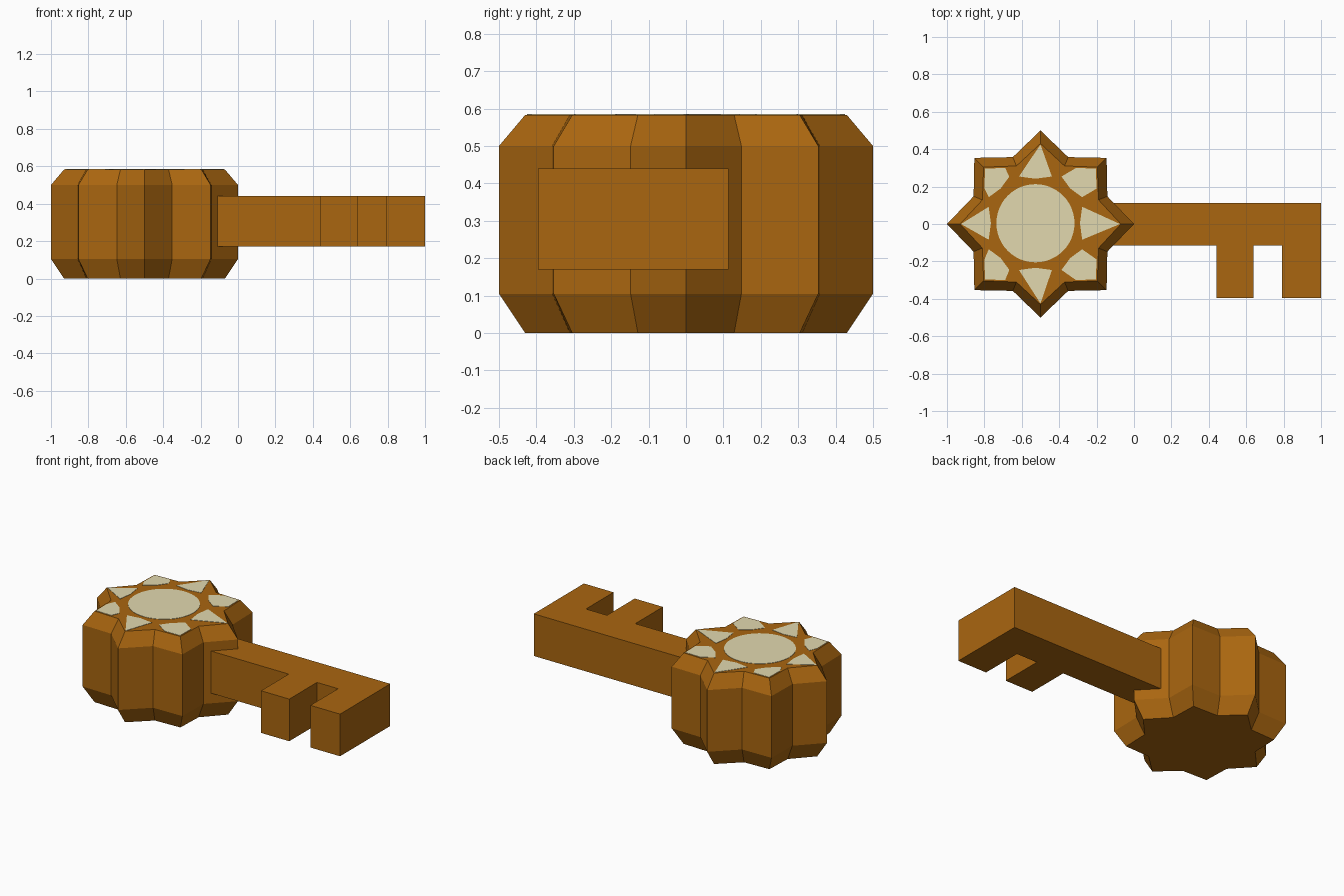
import bpy, bmesh, math
from mathutils import Vector

if "Cube" in bpy.data.objects:
    bpy.data.objects.remove(bpy.data.objects["Cube"])


def material(name, rgb):
    m = bpy.data.materials.new(name)
    m.diffuse_color = (*rgb, 1)
    m.use_nodes = True
    m.node_tree.nodes["Principled BSDF"].inputs["Base Color"].default_value = m.diffuse_color
    return m


BRONZE = material("bronze brown", (0.40, 0.133, 0.005))
CREAM = material("pale cream", (0.76, 0.69, 0.43))
HEAD = Vector((-0.5, 0.0))      # centre of the star head
DISC = Vector((-0.527, 0.004))  # centre of the painted sun
TOP = 0.583


def loft(name, rings, mat):
    """Solid from stacked outlines of equal length, each (points, z)."""
    bm = bmesh.new()
    loops = [[bm.verts.new((p[0], p[1], z)) for p in pts] for pts, z in rings]
    n = len(loops[0])
    for a, b in zip(loops, loops[1:]):
        for i in range(n):
            j = (i + 1) % n
            bm.faces.new((a[i], a[j], b[j], b[i]))
    bm.faces.new(loops[0][::-1])
    bm.faces.new(loops[-1])
    bmesh.ops.recalc_face_normals(bm, faces=bm.faces)
    mesh = bpy.data.meshes.new(name)
    bm.to_mesh(mesh)
    bm.free()
    mesh.materials.append(mat)
    ob = bpy.data.objects.new(name, mesh)
    bpy.context.collection.objects.link(ob)
    return ob


def polar(r, a):
    return Vector((r * math.cos(a), r * math.sin(a)))


def star(outer, inner):
    return [HEAD + polar(inner if i % 2 else outer, i * math.pi / 8) for i in range(16)]


# Eight-pointed head with bevelled top and bottom
loft("star_head", [(star(0.43, 0.336), 0), (star(0.5, 0.387), 0.105),
                   (star(0.5, 0.387), 0.5), (star(0.43, 0.336), TOP)], BRONZE)

# Shaft and its two teeth as one outline
key = [(-0.16, 0.113), (-0.16, -0.115), (0.44, -0.115), (0.44, -0.395),
       (0.64, -0.395), (0.64, -0.115), (0.79, -0.115), (0.79, -0.395),
       (1.0, -0.395), (1.0, 0.113)]
loft("key_shaft", [(key, 0.17), (key, 0.44)], BRONZE)


def plate(name, pts):
    loft(name, [(pts, TOP - 0.001), (pts, TOP + 0.002)], CREAM)


# Painted sun disc
plate("sun_disc", [DISC + polar(0.209, i * math.tau / 48) for i in range(48)])

# Painted rays: slim on the axes, blunt-shouldered on the diagonals
for k in range(8):
    a = k * math.pi / 4
    out, side = polar(1, a), polar(1, a + math.pi / 2)
    low, half = (0.275, 0.078) if k % 2 else (0.25, 0.088)
    pts = [DISC + out * low + side * half, DISC + out * (low - 0.012),
           DISC + out * low - side * half]
    if k % 2:
        pts += [HEAD + out * 0.345 - side * 0.078, HEAD + out * 0.42,
                HEAD + out * 0.345 + side * 0.078]
    else:
        pts += [HEAD + out * 0.425]
    plate("sun_ray", pts)
